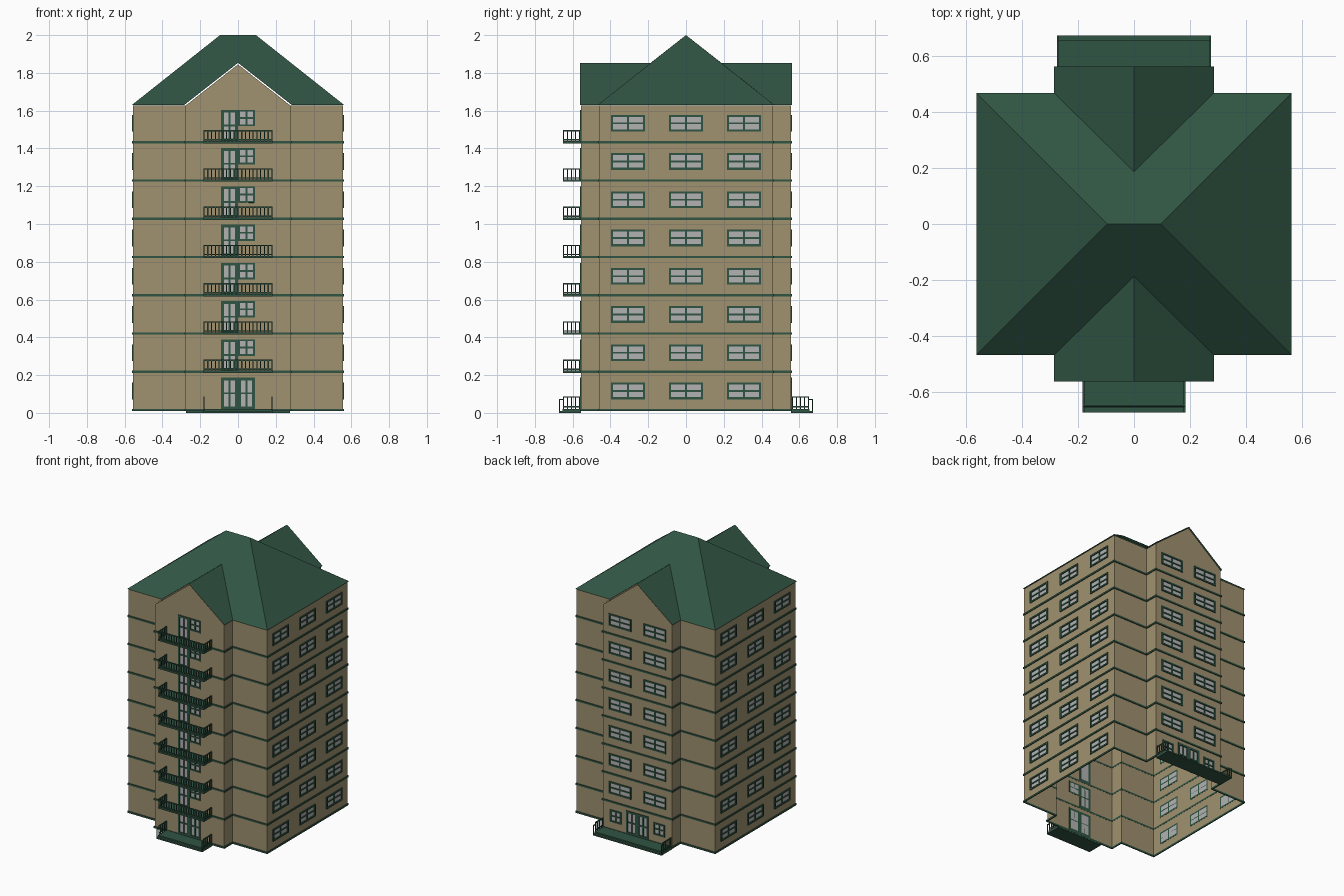
import bpy, bmesh
from math import radians
from mathutils import Matrix, Vector

if "Cube" in bpy.data.objects:
    bpy.data.objects.remove(bpy.data.objects["Cube"])

FLOORS, H = 8, 0.2025
WX, BX, WY, BY = 0.277, 0.555, 0.555, 0.46   # wing / body half sizes
EAVE, APEX = 1.627, 1.845


def material(name, rgb):
    m = bpy.data.materials.new(name)
    m.diffuse_color = (*rgb, 1)
    m.use_nodes = True
    m.node_tree.nodes["Principled BSDF"].inputs["Base Color"].default_value = m.diffuse_color
    return m


WALL = material("tan_wall", (0.35, 0.285, 0.16))
GREEN = material("green_trim", (0.03, 0.09, 0.056))
GLASS = material("pale_glass", (0.45, 0.45, 0.45))


def finish(bm, name, mat, fix=False):
    bmesh.ops.remove_doubles(bm, verts=bm.verts, dist=1e-5)
    if fix:
        bmesh.ops.recalc_face_normals(bm, faces=bm.faces)
    me = bpy.data.meshes.new(name)
    bm.to_mesh(me)
    bm.free()
    me.materials.append(mat)
    ob = bpy.data.objects.new(name, me)
    bpy.context.collection.objects.link(ob)


def box(bm, x0, x1, y0, y1, z0, z1, rot=Matrix()):
    m = Matrix.Translation(((x0 + x1) / 2, (y0 + y1) / 2, (z0 + z1) / 2))
    s = Matrix.Diagonal((x1 - x0, y1 - y0, z1 - z0, 1))
    bmesh.ops.create_cube(bm, size=1, matrix=rot @ m @ s)


def face(bm, pts, rot=Matrix()):
    return bm.faces.new([bm.verts.new(rot @ Vector(p)) for p in pts])


def turn(deg):
    return Matrix.Rotation(radians(deg), 4, 'Z')


walls, frames, panes = bmesh.new(), bmesh.new(), bmesh.new()


def unit(x0, x1, z0, z1, dist, rot, border):
    """Framed 2x2 glazing on a wall; returns the hole it needs."""
    a, b, c, d = x0 + border, x1 - border, z0 + border, z1 - border
    y0, y1 = -dist - 0.006, -dist + 0.001
    for q in ((x0, a, z0, z1), (b, x1, z0, z1), (a, b, z0, c), (a, b, d, z1)):
        box(frames, q[0], q[1], y0, y1, q[2], q[3], rot)
    mx, mz, t = (a + b) / 2, (c + d) / 2, 0.0045
    box(frames, mx - t, mx + t, y0 + 0.002, y1, c, d, rot)
    box(frames, a, b, y0 + 0.002, y1, mz - t, mz + t, rot)
    y = -dist + 0.001
    face(panes, [(a, y, c), (b, y, c), (b, y, d), (a, y, d)], rot)
    return a, b, c, d


def wall(x0, x1, dist, rot, holes=()):
    """Flat wall with rectangular holes left open."""
    xs = sorted({x0, x1, *[v for h in holes for v in h[:2]]})
    zs = sorted({0.01, EAVE, *[v for h in holes for v in h[2:]]})
    for a, b in zip(xs, xs[1:]):
        for c, d in zip(zs, zs[1:]):
            mx, mz = (a + b) / 2, (c + d) / 2
            if not any(h[0] < mx < h[1] and h[2] < mz < h[3] for h in holes):
                face(walls, [(a, -dist, c), (b, -dist, c), (b, -dist, d), (a, -dist, d)], rot)


def window(x, w, k, dist, rot):
    return unit(x - w / 2, x + w / 2, k * H + 0.072, k * H + 0.16, dist, rot, 0.011)


def door(x0, x1, k, dist, rot):
    return unit(x0, x1, k * H + 0.02, k * H + 0.187, dist, rot, 0.015)


# long side walls, three windows per floor
for deg in (90, 270):
    r = turn(deg)
    wall(-BY, BY, BX, r, [window(x, 0.18, k, BX, r) for k in range(FLOORS) for x in (-0.307, 0, 0.307)])

# front wing: double door below, balcony door and window above
r = turn(0)
holes = [door(-0.09, 0, 0, WY, r), door(0, 0.09, 0, WY, r)]
for k in range(1, FLOORS):
    holes += [door(-0.09, 0, k, WY, r), unit(0, 0.09, k * H + 0.1, k * H + 0.187, WY, r, 0.01)]
wall(-WX, WX, WY, r, holes)

# back wing: double door with small windows, pairs of windows above
r = turn(180)
holes = [door(-0.09, 0, 0, WY, r), door(0, 0.09, 0, WY, r)]
holes += [window(x, 0.09, 0, WY, r) for x in (-0.175, 0.175)]
holes += [window(x, 0.18, k, WY, r) for k in range(1, FLOORS) for x in (-0.14, 0.14)]
wall(-WX, WX, WY, r, holes)

# shoulders, wing returns and gables
for deg in (0, 180):
    r = turn(deg)
    wall(-BX, -WX, BY, r)
    wall(WX, BX, BY, r)
    face(walls, [(-WX, -WY, EAVE), (WX, -WY, EAVE), (0, -WY, APEX)], r)
for deg in (90, 270):
    wall(-WY, -BY, WX, turn(deg))
    wall(BY, WY, WX, turn(deg))

finish(walls, "walls", WALL)
finish(frames, "window_and_door_frames", GREEN)
finish(panes, "glass_panes", GLASS)

# floor bands around the footprint
quarter = [(WX, -WY), (WX, -BY), (BX, -BY)]
half = quarter + [(x, -y) for x, y in reversed(quarter)]
foot = half + [(-x, -y) for x, y in half]
bm = bmesh.new()
for k in range(FLOORS):
    def ring(d, z):
        return [(x + (d if x > 0 else -d), y + (d if y > 0 else -d), z) for x, y in foot]
    z0, z1 = k * H + 0.009, k * H + 0.021
    loops = [ring(-0.001, z0), ring(0.006, z0), ring(0.006, z1), ring(-0.001, z1)]
    for i in range(4):
        p, q = loops[i], loops[(i + 1) % 4]
        for j in range(len(foot)):
            n = (j + 1) % len(foot)
            face(bm, [p[j], p[n], q[n], q[j]])
finish(bm, "floor_bands", GREEN, True)

# hipped roof with two cross gables
bm = bmesh.new()
RX, RY, GX, GY, Z, RZ, GZ, RH, V = 0.562, 0.467, 0.285, 0.562, 1.63, 2.0, 1.853, 0.095, 0.187
for deg in (0, 180):
    r = turn(deg)
    face(bm, [(-RX, -RY, Z), (-GX, -RY, Z), (0, -V, GZ), (-0, 0, RZ), (-RH, 0, RZ)], r)
    face(bm, [(GX, -RY, Z), (RX, -RY, Z), (RH, 0, RZ), (0, 0, RZ), (0, -V, GZ)], r)
    face(bm, [(RX, -RY, Z), (RX, RY, Z), (RH, 0, RZ)], r)
    face(bm, [(-GX, -RY, Z), (-GX, -GY, Z), (0, -GY, GZ), (0, -V, GZ)], r)
    face(bm, [(GX, -GY, Z), (GX, -RY, Z), (0, -V, GZ), (0, -GY, GZ)], r)
finish(bm, "roof", GREEN)


def rail(bm, a, b, z, n, rot=Matrix(), top=0.066):
    """Straight railing from a to b with n balusters."""
    t = 0.003
    for h in (0.014, top - 0.004):
        box(bm, min(a[0], b[0]) - t, max(a[0], b[0]) + t, min(a[1], b[1]) - t,
            max(a[1], b[1]) + t, z + h - 0.003, z + h + 0.004, rot)
    for i in range(n):
        x, y = [a[j] + (b[j] - a[j]) * i / (n - 1) for j in (0, 1)]
        box(bm, x - t, x + t, y - t, y + t, z, z + top, rot)


# balconies
bm = bmesh.new()
for k in range(1, FLOORS):
    z = k * H + 0.009
    box(bm, -0.183, 0.183, -0.652, -WY, z, z + 0.012)
    rail(bm, (-0.18, -0.648), (0.18, -0.648), z + 0.005, 19)
    for x in (-0.18, 0.18):
        rail(bm, (x, -0.648), (x, -WY - 0.008), z + 0.005, 5)
finish(bm, "balconies", GREEN)

# porches with a front step and end railings
for name, deg, w in (("front_porch", 0, 0.183), ("back_porch", 180, 0.275)):
    bm, r = bmesh.new(), turn(deg)
    box(bm, -w, w, -0.655, -WY, 0, 0.02, r)
    box(bm, -w, w, -0.672, -0.655, 0, 0.01, r)
    for x in (-w + 0.003, w - 0.003):
        rail(bm, (x, -0.648), (x, -WY - 0.008), 0.018, 5, r, 0.07)
        box(bm, x - 0.003, x + 0.003, -0.672, -0.666, 0, 0.074, r)
        box(bm, x - 0.003, x + 0.003, -0.672, -0.645, 0.067, 0.074, r)
    finish(bm, name, GREEN)
